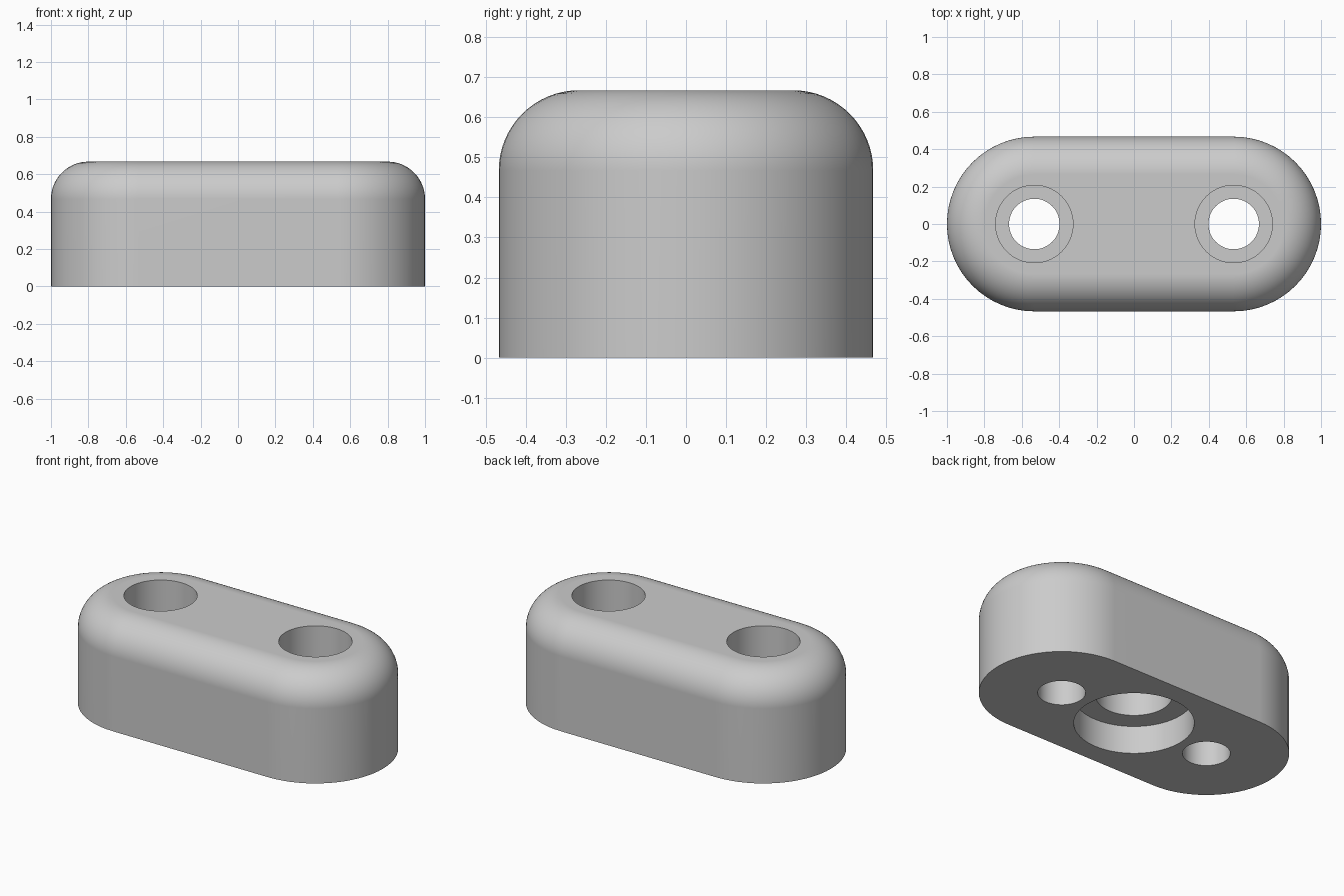
import bpy, bmesh, math

if "Cube" in bpy.data.objects:
    bpy.data.objects.remove(bpy.data.objects["Cube"], do_unlink=True)

HALF_LEN, END_R, HEIGHT, FILLET = 0.533, 0.467, 0.667, 0.2
HOLE_R, BORE_R, BORE_FLOOR = 0.135, 0.207, 0.333
RECESS_R, RECESS_TOP, INNER_R, INNER_TOP = 0.34, 0.175, 0.215, 0.4

grey = bpy.data.materials.new("plain grey")
grey.use_nodes = True
colour = (0.6, 0.6, 0.6, 1)
grey.diffuse_color = colour
grey.node_tree.nodes["Principled BSDF"].inputs["Base Color"].default_value = colour


def slot_ring(radius, half_len, z, steps=32):
    """Slot outline; half_len 0 gives a circle."""
    points = []
    for side in (1, -1):
        for i in range(steps + 1):
            if half_len == 0 and i == steps:
                continue
            a = math.pi * i / steps - side * math.pi / 2
            points.append((side * half_len + radius * math.cos(a), radius * math.sin(a), z))
    return points


def stack(name, profile, half_len=0.0, x=0.0):
    """Closed solid from (radius, z) rings, bottom to top."""
    bm = bmesh.new()
    rings = [[bm.verts.new((px + x, py, pz)) for px, py, pz in slot_ring(r, half_len, z)]
             for r, z in profile]
    for low, high in zip(rings, rings[1:]):
        for i in range(len(low)):
            j = (i + 1) % len(low)
            bm.faces.new((low[i], low[j], high[j], high[i]))
    bm.faces.new(rings[0][::-1])
    bm.faces.new(rings[-1])
    bmesh.ops.recalc_face_normals(bm, faces=bm.faces)
    mesh = bpy.data.meshes.new(name)
    bm.to_mesh(mesh)
    bm.free()
    mesh.materials.append(grey)
    obj = bpy.data.objects.new(name, mesh)
    bpy.context.collection.objects.link(obj)
    return obj


# Slot-shaped body with a rounded top edge
profile = [(END_R, 0)]
for i in range(17):
    a = math.pi / 2 * i / 16
    profile.append((END_R - FILLET + FILLET * math.cos(a),
                    HEIGHT - FILLET + FILLET * math.sin(a)))
body = stack("body", profile, HALF_LEN)

# Counterbored through holes and the stepped recess underneath
bolt = [(HOLE_R, -0.1), (HOLE_R, BORE_FLOOR), (BORE_R, BORE_FLOOR), (BORE_R, HEIGHT + 0.1)]
recess = [(RECESS_R, -0.1), (RECESS_R, RECESS_TOP), (INNER_R, RECESS_TOP), (INNER_R, INNER_TOP)]
cutters = [stack("right_bolt_cutter", bolt, x=-HALF_LEN),
           stack("left_bolt_cutter", bolt, x=HALF_LEN),
           stack("recess_cutter", recess)]

bpy.ops.object.select_all(action="DESELECT")
bpy.context.view_layer.objects.active = body
body.select_set(True)
for cutter in cutters:
    cutter.hide_render = True
    mod = body.modifiers.new("cut", "BOOLEAN")
    mod.operation = "DIFFERENCE"
    mod.solver = "EXACT"
    mod.object = cutter
    bpy.ops.object.modifier_apply(modifier=mod.name)
    bpy.data.objects.remove(cutter, do_unlink=True)

# Smooth curved walls, crisp rims and flat planes
bpy.ops.object.shade_smooth_by_angle(angle=math.radians(30))
normals = body.modifiers.new("flat planes", "WEIGHTED_NORMAL")
normals.keep_sharp = True
